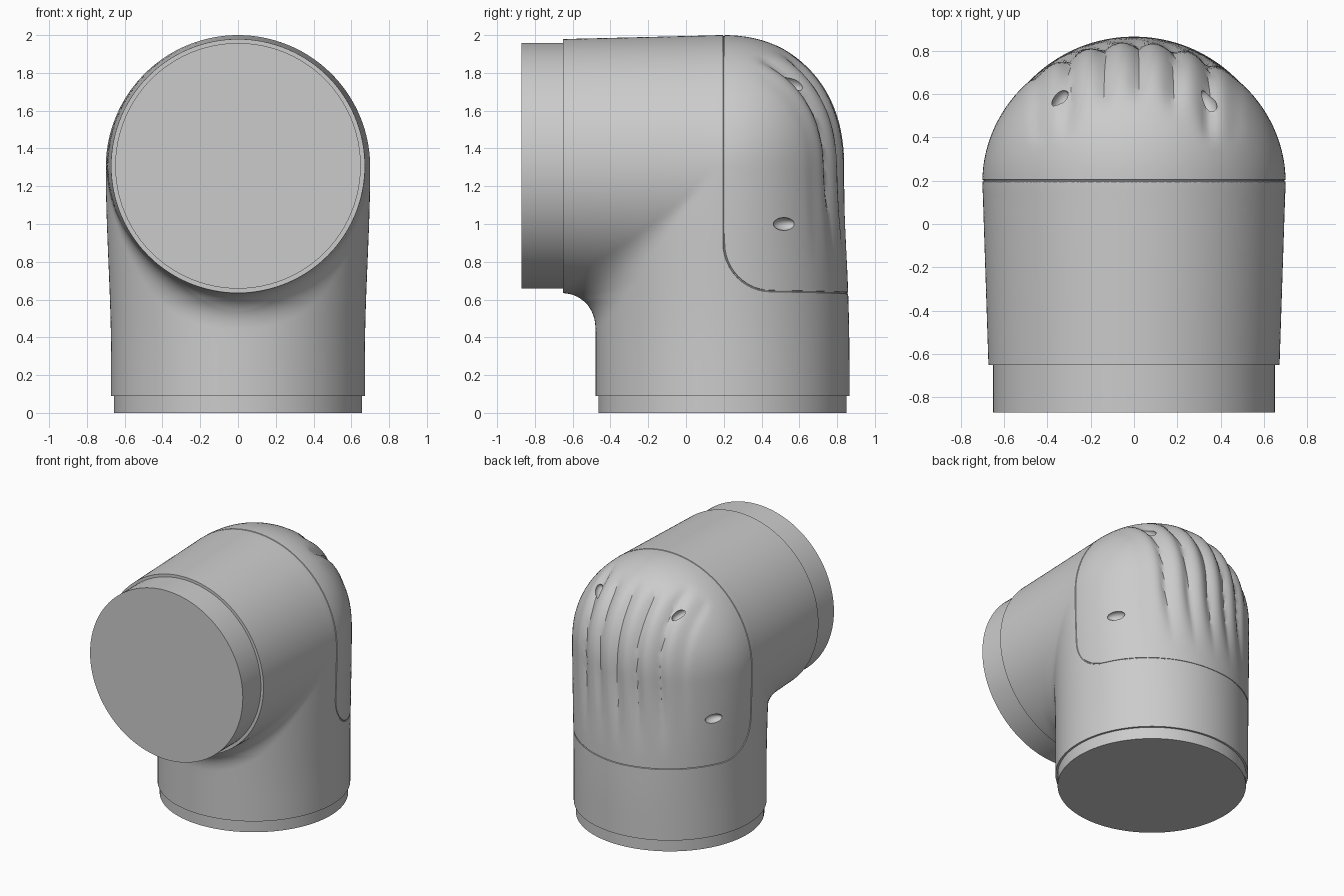
import bpy, bmesh
from math import sin, cos, pi, radians, hypot
from mathutils import Vector, Matrix

cube = bpy.data.objects.get("Cube")
if cube:
    bpy.data.objects.remove(cube, do_unlink=True)

grey = bpy.data.materials.new("plain grey")
grey.use_nodes = True
grey.diffuse_color = (0.6, 0.6, 0.6, 1)
grey.node_tree.nodes["Principled BSDF"].inputs["Base Color"].default_value = grey.diffuse_color

AXIS_Y, AXIS_Z = 0.193, 1.3      # axes of the upright and the forward sleeve
R_END, R_MID = 0.672, 0.70       # sleeve radius at the ends and at the bend


def ramp(v, lo, hi):
    t = min(max((v - lo) / (hi - lo), 0), 1)
    return t * t * (3 - 2 * t)


def folds(p):
    """Depth of the cloth-like folds on the back of the bend."""
    if p.y < 0.4:
        return 0
    area = ramp(p.z, 0.7, 1.3) * (1 - ramp(p.z, 1.78, 1.93)) * (1 - ramp(abs(p.x), 0.34, 0.52))
    u = p.x + 0.025 * sin(3 * p.z)
    return 0.032 * area * (1 - abs(sin(pi * u / 0.16)))


def shape(p):
    """Approximate signed distance to the filleted elbow."""
    # upright sleeve with a domed top
    t = ramp(p.z, 0.3, 1.3)
    rx = R_END + (R_MID - R_END) * t
    ry = R_END - (0.025 * t if p.y > AXIS_Y else 0)
    y = abs(p.y - AXIS_Y) / ry
    z = max(p.z - AXIS_Z, 0) / R_MID
    yz = (y ** 2.2 + z ** 2.2) ** (1 / 2.2)
    upright = (hypot(p.x / rx, yz) - 1) * R_END
    # forward sleeve, slightly tapered
    t = min(max((p.y + 0.65) / 0.85, 0), 1)
    r = hypot(p.x, p.z - (1.307 - 0.007 * t))
    forward = max(r - R_END - (R_MID - R_END) * t, p.y - 0.2)
    # soft blend in the inner corner only
    k = 0.2 * min(max((0.1 - p.y) / 0.6, 0), 1) * min(max((1.2 - p.z) / 0.6, 0), 1) + 1e-6
    h = max(k - abs(upright - forward), 0)
    return min(upright, forward) - h * h / (4 * k) + folds(p)


def surface(origin, direction):
    lo, hi = 0.0, 1.6
    for _ in range(18):
        mid = (lo + hi) / 2
        if shape(origin + direction * mid) < 0:
            lo = mid
        else:
            hi = mid
    return origin + direction * lo


def add_object(name, bm):
    bmesh.ops.recalc_face_normals(bm, faces=bm.faces)
    mesh = bpy.data.meshes.new(name)
    bm.to_mesh(mesh)
    bm.free()
    mesh.materials.append(grey)
    ob = bpy.data.objects.new(name, mesh)
    bpy.context.collection.objects.link(ob)
    return ob


def activate(ob):
    bpy.ops.object.select_all(action="DESELECT")
    ob.select_set(True)
    bpy.context.view_layer.objects.active = ob


def smooth(ob):
    activate(ob)
    bpy.ops.object.shade_smooth_by_angle(angle=radians(30))


# Elbow body: rings that rise, pivot about the inner corner, then run forward
pivot = Vector((0, -0.62, 0.45))
planes = [(Vector((0, AXIS_Y, 0.09 + 0.06 * i)), Vector((0, 1, 0))) for i in range(6)]
BEND = 72
for i in range(BEND + 1):
    a = pi / 2 * i / BEND
    d = Vector((0, cos(a), sin(a)))
    planes.append((pivot + d * (0.813 + 0.044 * i / BEND + 0.12 * sin(2 * a)), d))
planes.append((Vector((0, -0.65, 1.307)), Vector((0, 0, 1))))

SIDES = 240
bm = bmesh.new()
rings = []
for centre, d in planes:
    ring = []
    for j in range(SIDES):
        a = 2 * pi * j / SIDES
        ring.append(bm.verts.new(surface(centre, d * cos(a) + Vector((sin(a), 0, 0)))))
    rings.append(ring)
for low, high in zip(rings, rings[1:]):
    for j in range(SIDES):
        n = (j + 1) % SIDES
        bm.faces.new((low[j], low[n], high[n], high[j]))
bm.faces.new(rings[0])
bm.faces.new(rings[-1])
body = add_object("elbow_body", bm)

# Panel seam: over the top, down the side, round the corner, across the back
half = []
for i in range(31):
    a = pi / 2 * i / 30
    half.append(surface(Vector((0, 0.2, AXIS_Z)), Vector((sin(a), 0, cos(a)))))
side = [(0.2, 1.3 - 0.05 * i) for i in range(1, 8)]
for i in range(13):
    a = pi / 2 * i / 12
    side.append((0.45 - 0.25 * cos(a), 0.9 - 0.255 * sin(a)))
half += [surface(Vector((0, y, z)), Vector((1, 0, 0))) for y, z in side]
for i in range(1, 25):
    a = radians(22 + 68 * i / 24)
    half.append(surface(Vector((0, 0.2, 0.645 - 0.012 * i / 24)), Vector((cos(a), sin(a), 0))))
loop = half + [Vector((-p.x, p.y, p.z)) for p in half[-2:0:-1]]

curve = bpy.data.curves.new("seam_cutter", "CURVE")
curve.dimensions = "3D"
curve.bevel_depth = 0.005
curve.bevel_resolution = 1
spline = curve.splines.new("POLY")
spline.points.add(len(loop) - 1)
for point, p in zip(spline.points, loop):
    point.co = (*p, 1)
spline.use_cyclic_u = True
seam = bpy.data.objects.new("seam_cutter", curve)
bpy.context.collection.objects.link(seam)
activate(seam)
bpy.ops.object.convert(target="MESH")
seam = bpy.context.object

# Oval pits, two on each side of the panel
bm = bmesh.new()
for s in (-1, 1):
    for y, z, along in ((0.56, 1.74, (-0.06, 0.12, -0.05)), (0.52, 1.0, (-0.49, 0.87, 0))):
        p = surface(Vector((0, y, z)), Vector((1, 0, 0)))
        normal = (p - Vector((0, AXIS_Y, min(z, AXIS_Z)))).normalized()
        up = normal.cross(Vector(along)).normalized()
        tangent = up.cross(normal)
        frame = Matrix((tangent, up, normal)).transposed().to_4x4()
        mirror = Matrix.Diagonal((s, 1, 1, 1))
        place = mirror @ Matrix.Translation(p) @ frame @ Matrix.Diagonal((0.065, 0.034, 0.04, 1))
        bmesh.ops.create_uvsphere(bm, u_segments=32, v_segments=16, radius=1, matrix=place)
pits = add_object("pit_cutter", bm)

for cutter in (seam, pits):
    cutter.hide_render = True
    cut = body.modifiers.new(cutter.name, "BOOLEAN")
    cut.operation = "DIFFERENCE"
    cut.solver = "EXACT"
    cut.object = cutter
    activate(body)
    bpy.ops.object.modifier_apply(modifier=cut.name)
    bpy.data.objects.remove(cutter, do_unlink=True)
smooth(body)


# Narrower collars at the two open ends
def collar(name, radius, depth, centre, tilt):
    bm = bmesh.new()
    place = Matrix.Translation(centre) @ Matrix.Rotation(tilt, 4, "X")
    bmesh.ops.create_cone(bm, cap_ends=True, segments=96, radius1=radius, radius2=radius,
                          depth=depth, matrix=place)
    smooth(add_object(name, bm))


collar("bottom_collar", 0.657, 0.1, (0, AXIS_Y, 0.05), 0)
collar("front_collar", 0.65, 0.23, (0, -0.755, 1.308), pi / 2)
